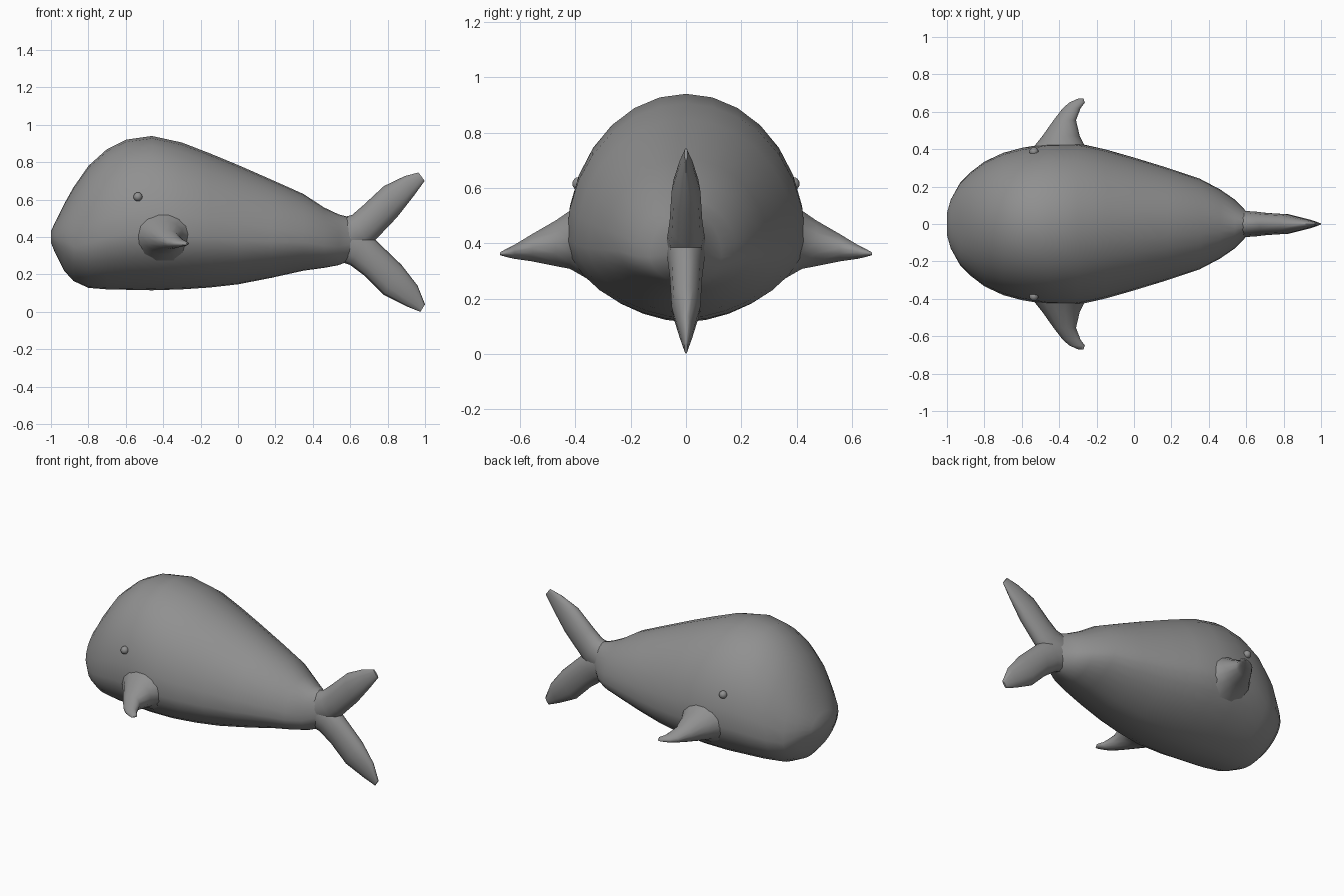
import bpy, bmesh
from math import sin, cos, tau, radians
from mathutils import Vector

cube = bpy.data.objects.get("Cube")
if cube:
    bpy.data.objects.remove(cube)

grey = bpy.data.materials.new("Whale grey")
grey.use_nodes = True
colour = (0.28, 0.28, 0.28, 1)
grey.diffuse_color = colour
grey.node_tree.nodes["Principled BSDF"].inputs["Base Color"].default_value = colour


def finish(obj, angle=60):
    obj.data.materials.append(grey)
    bpy.ops.object.select_all(action='DESELECT')
    obj.select_set(True)
    bpy.context.view_layer.objects.active = obj
    bpy.ops.object.shade_smooth_by_angle(angle=radians(angle))


def loft(name, rings, angle=60):
    """Skin a list of closed rings and cap both ends."""
    bm = bmesh.new()
    loops = [[bm.verts.new(p) for p in ring] for ring in rings]
    for a, b in zip(loops, loops[1:]):
        for i in range(len(a)):
            j = (i + 1) % len(a)
            bm.faces.new((a[i], a[j], b[j], b[i]))
    bm.faces.new(loops[0])
    bm.faces.new(loops[-1])
    bmesh.ops.recalc_face_normals(bm, faces=bm.faces)
    mesh = bpy.data.meshes.new(name)
    bm.to_mesh(mesh)
    bm.free()
    obj = bpy.data.objects.new(name, mesh)
    bpy.context.collection.objects.link(obj)
    finish(obj, angle)
    return obj


def body_ring(x, top, bottom, width, sides=28):
    """Round back, slightly keeled belly, widest below the middle."""
    mid = bottom + (top - bottom) * (0.37 if x > -0.9 else 0.45)
    ring = []
    for i in range(sides):
        c, s = cos(tau * i / sides), sin(tau * i / sides)
        if s >= 0:
            ring.append((x, width * c, mid + (top - mid) * s))
        else:
            side = (1 - abs(s) ** 1.75) ** (1 / 1.75) if abs(c) > 0.001 else 0
            ring.append((x, width * side * (1 if c > 0 else -1), mid + (mid - bottom) * s))
    return ring


# Body: x, top, bottom, half width
body = [
    (-1.0, 0.43, 0.37, 0.06), (-0.98, 0.475, 0.32, 0.13), (-0.93, 0.575, 0.22, 0.22),
    (-0.88, 0.665, 0.165, 0.272), (-0.8, 0.78, 0.128, 0.333), (-0.7, 0.87, 0.12, 0.38),
    (-0.6, 0.92, 0.118, 0.407), (-0.46, 0.94, 0.115, 0.43), (-0.3, 0.905, 0.12, 0.432),
    (-0.15, 0.847, 0.13, 0.398), (0.0, 0.785, 0.147, 0.355), (0.18, 0.706, 0.182, 0.3),
    (0.35, 0.63, 0.22, 0.243), (0.46, 0.558, 0.235, 0.185), (0.54, 0.52, 0.25, 0.13),
    (0.6, 0.505, 0.275, 0.068), (0.68, 0.45, 0.33, 0.045)]
loft("body", [body_ring(*row) for row in body])


# Tail flukes: leading point, trailing point, half thickness
def fluke_ring(lead, trail, half, sides=12):
    a, b = Vector((lead[0], 0, lead[1])), Vector((trail[0], 0, trail[1]))
    side = Vector((0, half, 0))
    return [(a + b) / 2 + (a - b) / 2 * cos(tau * i / sides) + side * sin(tau * i / sides)
            for i in range(sides)]


upper = [((0.54, 0.5), (0.64, 0.32), 0.07), ((0.61, 0.518), (0.7, 0.35), 0.066),
         ((0.67, 0.57), (0.745, 0.395), 0.059), ((0.78, 0.672), (0.85, 0.505), 0.052),
         ((0.89, 0.725), (0.94, 0.62), 0.026), ((0.965, 0.745), (0.998, 0.7), 0.006)]
lower = [((0.54, 0.27), (0.64, 0.45), 0.07), ((0.6, 0.25), (0.7, 0.42), 0.066),
         ((0.68, 0.19), (0.745, 0.375), 0.059), ((0.78, 0.09), (0.875, 0.25), 0.052),
         ((0.9, 0.03), (0.96, 0.14), 0.026), ((0.975, 0.0), (1.0, 0.04), 0.006)]
loft("upper_fluke", [fluke_ring(*row) for row in upper])
loft("lower_fluke", [fluke_ring(*row) for row in lower])


# Side fins: y, front x, back x, bottom z, top z
fin = [(0.36, -0.58, -0.2, 0.27, 0.56), (0.42, -0.53, -0.265, 0.305, 0.52),
       (0.47, -0.49, -0.29, 0.315, 0.485), (0.555, -0.43, -0.31, 0.333, 0.435),
       (0.62, -0.38, -0.285, 0.343, 0.395), (0.65, -0.345, -0.262, 0.35, 0.38),
       (0.672, -0.295, -0.272, 0.357, 0.367)]


def fin_ring(y, front, back, low, high, sign, sides=14):
    return [((front + back) / 2 + (back - front) / 2 * cos(tau * i / sides), sign * y,
             (low + high) / 2 + (high - low) / 2 * sin(tau * i / sides)) for i in range(sides)]


for label, sign in (("left", 1), ("right", -1)):
    loft(label + "_fin", [fin_ring(*row, sign) for row in fin])
    bpy.ops.mesh.primitive_uv_sphere_add(segments=16, ring_count=8, radius=0.024,
                                         location=(-0.535, sign * 0.387, 0.615))
    eye = bpy.context.object
    eye.name = label + "_eye"
    finish(eye)
